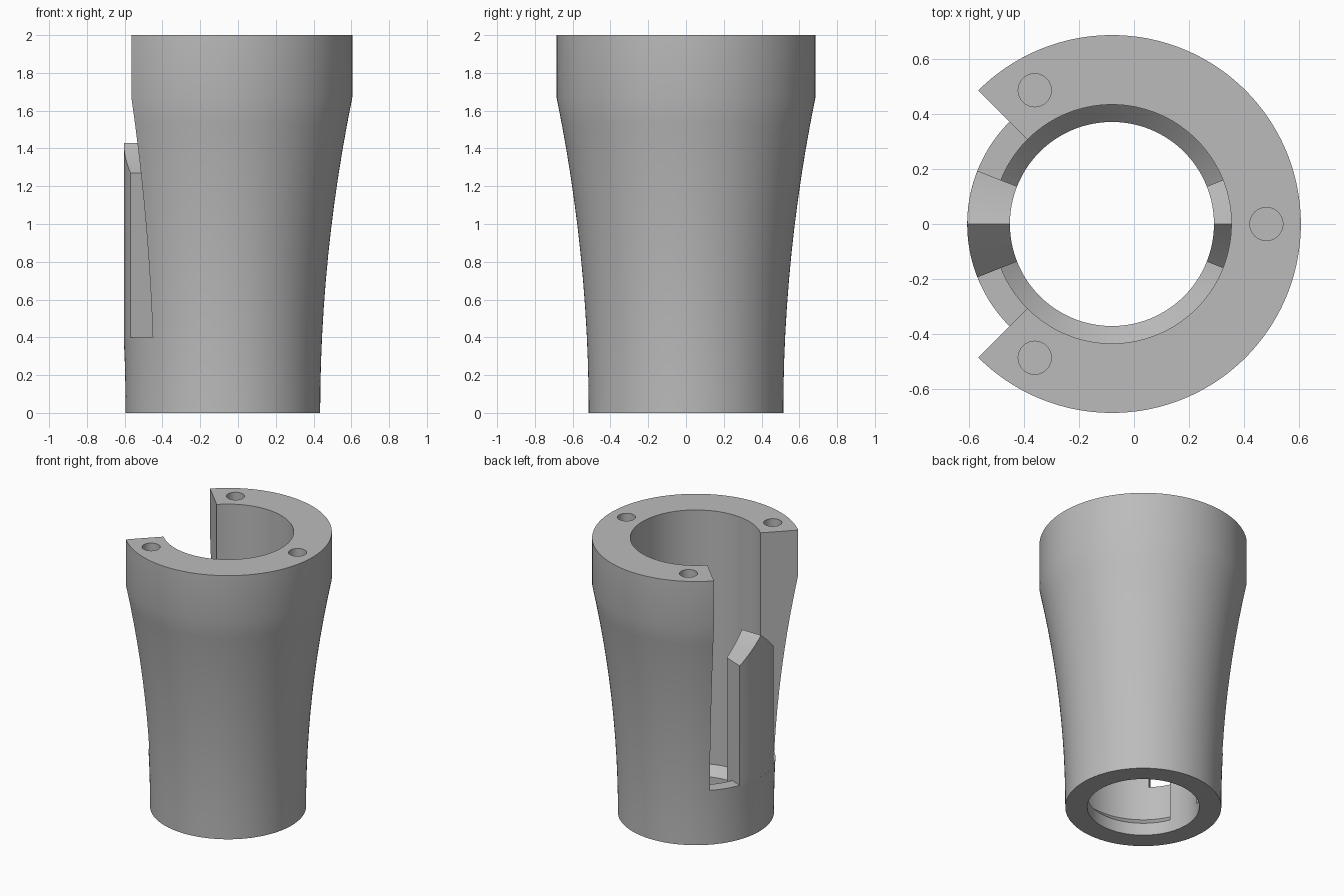
import bpy, bmesh
from math import radians, cos, sin

cube = bpy.data.objects.get("Cube")
if cube:
    bpy.data.objects.remove(cube, do_unlink=True)

AXIS_X = -0.08          # centre line of the sleeve
STEP = 1.8              # degrees per facet
BORE, LIP = 0.433, 0.37
KEY_HALF = 21.6
SLOT_Z, SHOULDER_Z, TOP_Z = 0.4, 1.67, 2.0

grey = bpy.data.materials.new("plain_grey")
grey.use_nodes = True
grey.diffuse_color = (0.5, 0.5, 0.5, 1)
grey.node_tree.nodes["Principled BSDF"].inputs["Base Color"].default_value = (0.5, 0.5, 0.5, 1)


def outer_radius(z):
    return 0.515 + 0.061 * min(z, SHOULDER_Z) ** 2


def revolve(name, profile, start=0.0, sweep=360.0):
    """Turn profile(angle) -> [(radius, z)] about the axis; cap partial sweeps."""
    bm = bmesh.new()
    full = sweep >= 360
    steps = round(sweep / STEP)
    rings = []
    for i in range(steps if full else steps + 1):
        deg = start + i * STEP
        a = radians(deg)
        rings.append([bm.verts.new((AXIS_X + r * cos(a), r * sin(a), z))
                      for r, z in profile(deg)])
    for i in range(steps):
        p, q = rings[i], rings[(i + 1) % len(rings)]
        for j in range(len(p)):
            k = (j + 1) % len(p)
            bm.faces.new((p[j], p[k], q[k], q[j]))
    if not full:
        bm.faces.new(rings[0])
        bm.faces.new(rings[-1])
    bmesh.ops.recalc_face_normals(bm, faces=bm.faces)
    mesh = bpy.data.meshes.new(name)
    bm.to_mesh(mesh)
    bm.free()
    mesh.materials.append(grey)
    obj = bpy.data.objects.new(name, mesh)
    bpy.context.collection.objects.link(obj)
    return obj


def combine(target, tool, operation):
    mod = target.modifiers.new(operation.lower(), 'BOOLEAN')
    mod.object, mod.operation, mod.solver = tool, operation, 'EXACT'
    bpy.ops.object.select_all(action='DESELECT')
    bpy.context.view_layer.objects.active = target
    target.select_set(True)
    bpy.ops.object.modifier_apply(modifier=mod.name)
    bpy.data.objects.remove(tool, do_unlink=True)


# Flared sleeve with a stepped bore
heights = [SHOULDER_Z * i / 12 for i in range(13)] + [TOP_Z]
wall = [(outer_radius(z), z) for z in heights]
wall += [(BORE, TOP_Z), (BORE, 0.153), (LIP, 0.09), (LIP, 0)]
sleeve = revolve("sleeve", lambda deg: wall)

# Side opening, a quarter turn wide
opening = [(0.2, SLOT_Z), (1, SLOT_Z), (1, 2.5), (0.2, 2.5)]
combine(sleeve, revolve("opening_cutter", lambda deg: opening, 135, 90), 'DIFFERENCE')

# Screw holes in the top rim
for deg in (0, 120, 240):
    a = radians(deg)
    bpy.ops.mesh.primitive_cylinder_add(
        vertices=48, radius=0.06, depth=0.6,
        location=(AXIS_X + 0.56 * cos(a), 0.56 * sin(a), TOP_Z))
    hole = bpy.context.object
    hole.name = "hole_cutter"
    hole.data.materials.append(grey)
    combine(sleeve, hole, 'DIFFERENCE')


def peak(deg, middle):
    return 1.43 - 0.16 * abs(deg - middle) / KEY_HALF


# Peaked tongue in the opening
def tongue_profile(deg):
    top, r = peak(deg, 180), outer_radius(SLOT_Z)
    return [(LIP, 0.09), (0.45, 0.09), (0.51, 0.3), (r, SLOT_Z), (r, top), (LIP, top)]


# Matching peaked key inside the opposite wall
def key_profile(deg):
    top = peak(deg, 0)
    return [(LIP, 0.09), (0.45, 0.09), (0.45, top), (LIP, top)]


for name, profile, middle in (("tongue", tongue_profile, 180), ("inner_key", key_profile, 0)):
    part = revolve(name, profile, middle - KEY_HALF, 2 * KEY_HALF)
    combine(sleeve, part, 'UNION')

bpy.ops.object.select_all(action='DESELECT')
sleeve.select_set(True)
bpy.context.view_layer.objects.active = sleeve
bpy.ops.object.shade_smooth_by_angle(angle=radians(30))
